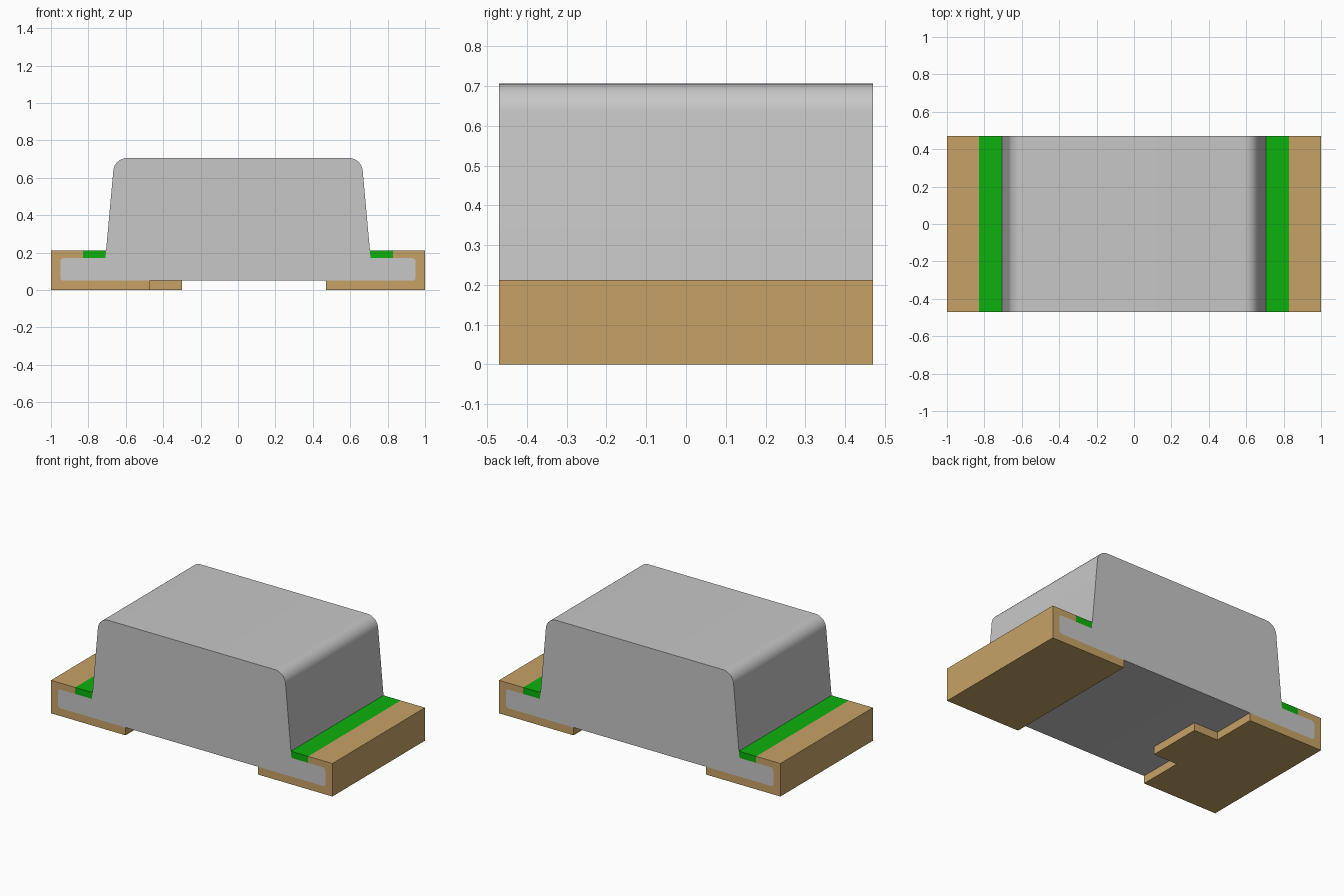
import bpy
import bmesh
import math

cube = bpy.data.objects.get("Cube")
if cube:
    bpy.data.objects.remove(cube, do_unlink=True)

HALF_DEPTH = 0.47
TOP, LEDGE, FLOOR = 0.212, 0.17, 0.05   # terminal top, ledge and body underside heights
FOOT, END = 0.47, 0.95                  # inner foot edge and buried end of the body


def material(name, rgb):
    mat = bpy.data.materials.new(name)
    mat.use_nodes = True
    mat.diffuse_color = (*rgb, 1)
    mat.node_tree.nodes["Principled BSDF"].inputs["Base Color"].default_value = (*rgb, 1)
    return mat


grey = material("light grey", (0.57, 0.57, 0.57))
gold = material("dull gold", (0.57, 0.365, 0.135))
green = material("green", (0.004, 0.44, 0.004))


def arc(cx, cz, r, start, end, steps):
    angles = [math.radians(start + (end - start) * i / steps) for i in range(steps + 1)]
    return [(cx + r * math.cos(a), cz + r * math.sin(a)) for a in angles]


def mirrored(points):
    return [(-x, z) for x, z in reversed(points)]


def extrude_profile(name, points, mat, tab=None):
    """Extrude an x-z outline over the full depth; tab = (half width, reach)."""
    bm = bmesh.new()
    cap = bm.faces.new([bm.verts.new((x, -HALF_DEPTH, z)) for x, z in points])
    result = bmesh.ops.extrude_face_region(bm, geom=[cap], use_keep_orig=True)
    verts = [v for v in result["geom"] if isinstance(v, bmesh.types.BMVert)]
    bmesh.ops.translate(bm, verts=verts, vec=(0, 2 * HALF_DEPTH, 0))
    bmesh.ops.recalc_face_normals(bm, faces=bm.faces[:])
    if tab:
        # Split off the middle of the foot's inner edge and pull it inward
        width, reach = tab
        for y in (-width, width):
            bmesh.ops.bisect_plane(bm, geom=bm.verts[:] + bm.edges[:] + bm.faces[:],
                                   plane_co=(0, y, 0), plane_no=(0, 1, 0))
        middle = [f for f in bm.faces
                  if abs(f.calc_center_median().x + FOOT) < 0.001
                  and abs(f.calc_center_median().y) < width / 2]
        pulled = bmesh.ops.extrude_face_region(bm, geom=middle)
        verts = [v for v in pulled["geom"] if isinstance(v, bmesh.types.BMVert)]
        bmesh.ops.translate(bm, verts=verts, vec=(reach, 0, 0))
        bmesh.ops.recalc_face_normals(bm, faces=bm.faces[:])
    mesh = bpy.data.meshes.new(name)
    bm.to_mesh(mesh)
    bm.free()
    mesh.materials.append(mat)
    obj = bpy.data.objects.new(name, mesh)
    bpy.context.collection.objects.link(obj)
    return obj


# Rounded end of the base, buried inside each terminal (bottom to top)
R = 0.018
base_end = arc(END - R, FLOOR + R, R, -90, 0, 4) + arc(END - R, LEDGE - R, R, 0, 90, 4)

# Domed body with sloping sides and rounded shoulders
half_body = base_end + [(0.709, LEDGE)] + arc(0.592, 0.631, 0.075, 5.3, 90, 12)
body = extrude_profile("body", half_body + mirrored(half_body), grey)
bpy.context.view_layer.objects.active = body
body.select_set(True)
bpy.ops.object.shade_smooth_by_angle(angle=math.radians(30))
body.select_set(False)

# Wrap-around metal terminals and the green strips beside the dome
terminal = ([(FOOT, 0), (1, 0), (1, TOP), (0.828, TOP), (0.828, LEDGE)]
            + base_end[::-1] + [(FOOT, FLOOR)])
strip = [(0.709, LEDGE), (0.828, LEDGE), (0.828, TOP), (0.705, TOP)]
extrude_profile("left_terminal", terminal, gold)
extrude_profile("right_terminal", mirrored(terminal), gold, tab=(0.18, 0.17))
extrude_profile("left_strip", strip, green)
extrude_profile("right_strip", mirrored(strip), green)
